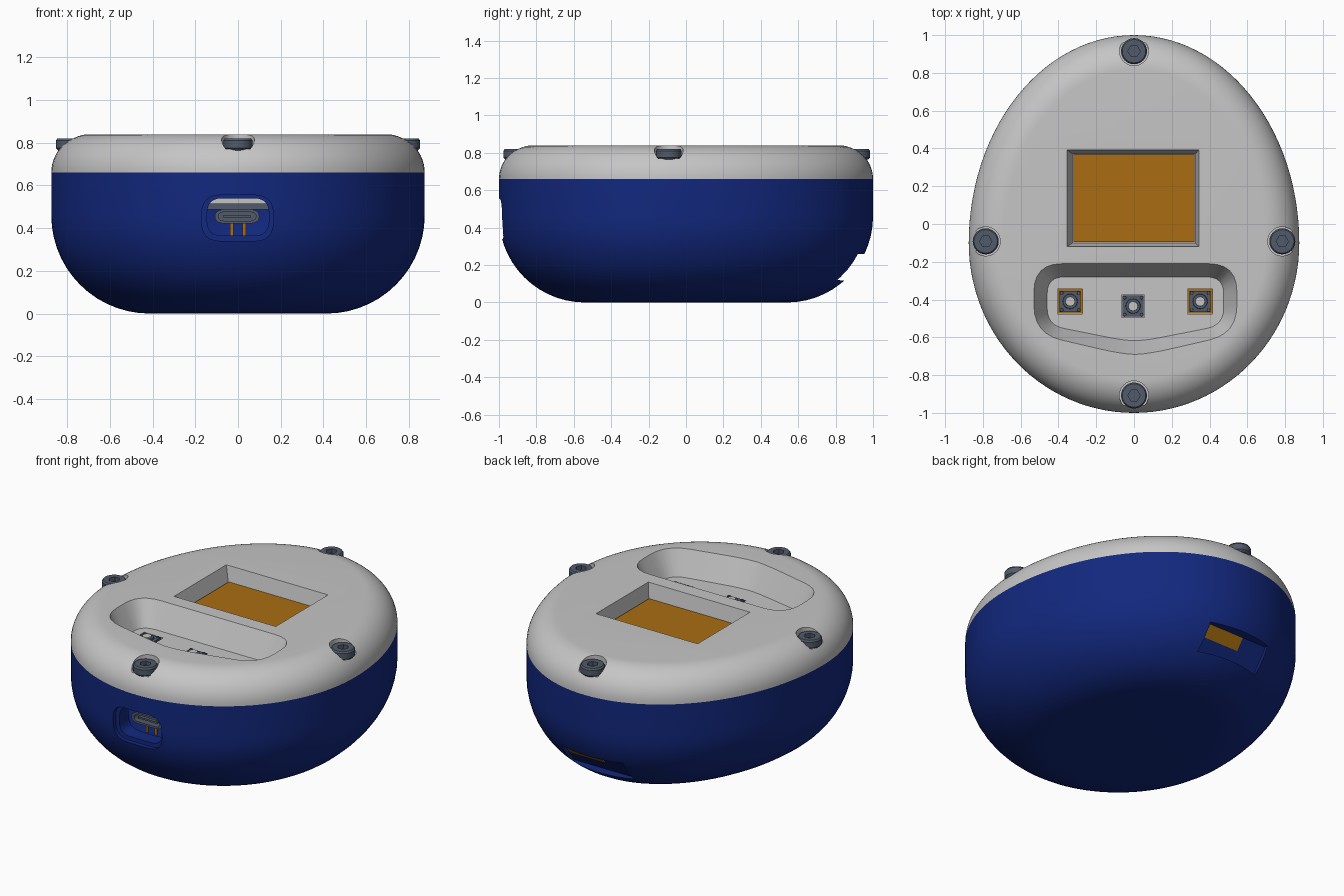
import bpy
import bmesh
from math import sin, cos, pi, radians, sqrt

old = bpy.data.objects.get("Cube")
if old:
    bpy.data.objects.remove(old, do_unlink=True)


def material(name, rgb):
    m = bpy.data.materials.new(name)
    m.use_nodes = True
    m.diffuse_color = (*rgb, 1)
    m.node_tree.nodes["Principled BSDF"].inputs["Base Color"].default_value = (*rgb, 1)
    return m


GREY = material("light grey plastic", (0.56, 0.56, 0.56))
BLUE = material("navy blue plastic", (0.006, 0.021, 0.21))
AMBER = material("amber", (0.4, 0.155, 0.006))
STEEL = material("dark steel", (0.085, 0.105, 0.145))


def loft(name, rings, mat=None):
    """Skin a stack of equal-sized rings and cap both ends."""
    bm = bmesh.new()
    loops = [[bm.verts.new(p) for p in ring] for ring in rings]
    for a, b in zip(loops, loops[1:]):
        for i in range(len(a)):
            bm.faces.new((a[i - 1], a[i], b[i], b[i - 1]))
    bm.faces.new(loops[0])
    bm.faces.new(loops[-1])
    bmesh.ops.recalc_face_normals(bm, faces=bm.faces)
    mesh = bpy.data.meshes.new(name)
    bm.to_mesh(mesh)
    bm.free()
    obj = bpy.data.objects.new(name, mesh)
    bpy.context.collection.objects.link(obj)
    if mat:
        mesh.materials.append(mat)
    return obj


def select(obj):
    bpy.ops.object.select_all(action="DESELECT")
    obj.select_set(True)
    bpy.context.view_layer.objects.active = obj


def cut(obj, cutter):
    select(obj)
    mod = obj.modifiers.new("cut", "BOOLEAN")
    mod.operation = "DIFFERENCE"
    mod.solver = "EXACT"
    mod.object = cutter
    bpy.ops.object.modifier_apply(modifier=mod.name)
    bpy.data.objects.remove(cutter, do_unlink=True)


def smooth(obj):
    select(obj)
    bpy.ops.object.shade_smooth_by_angle(angle=radians(30))


def egg(inset, z, n=112):
    """Egg outline moved inwards along its normals."""
    ring = []
    for i in range(n):
        t = 2 * pi * i / n
        a, b = 0.875, 1.1 if sin(t) > 0 else 0.9
        nx, ny = cos(t) / a, sin(t) / b
        k = inset / sqrt(nx * nx + ny * ny)
        ring.append((a * cos(t) - nx * k, -0.1 + b * sin(t) - ny * k, z))
    return ring


def rounded(corners, r, steps=6):
    """Round each corner of a 2D polygon with a small curve."""
    out = []
    for i, (x, y) in enumerate(corners):
        ends = []
        for px, py in (corners[i - 1], corners[(i + 1) % len(corners)]):
            d = sqrt((px - x) ** 2 + (py - y) ** 2)
            k = min(r / d, 0.48)
            ends.append((x + (px - x) * k, y + (py - y) * k))
        (ax, ay), (bx, by) = ends
        for s in range(steps + 1):
            t = s / steps
            u, v, w = (1 - t) ** 2, 2 * t * (1 - t), t * t
            out.append((u * ax + v * x + w * bx, u * ay + v * y + w * by))
    return out


def rect(x0, x1, y0, y1):
    return [(x0, y0), (x1, y0), (x1, y1), (x0, y1)]


def flat(points, z):
    return [(x, y, z) for x, y in points]


def upright(points, y):
    return [(x, y, z) for x, z in points]


def circle(x, y, r, z, n=24):
    return [(x + r * cos(2 * pi * i / n), y + r * sin(2 * pi * i / n), z) for i in range(n)]


def box(name, x, y, z, mat):
    return loft(name, [flat(rect(*x, *y), z[0]), flat(rect(*x, *y), z[1])], mat)


# Hollow lower shell
R, WALL, SEAM, TOP = 0.46, 0.12, 0.66, 0.84
arc = [pi / 2 * i / 14 for i in range(15)]
outer = [egg(R - R * sin(t), R - R * cos(t)) for t in arc]
inner = [egg(R - (R - WALL) * sin(t), R - (R - WALL) * cos(t)) for t in reversed(arc)]
base = loft("lower_shell", outer + [egg(0, SEAM), egg(WALL, SEAM)] + inner, BLUE)

# Front port opening: shallow surround, then a hole through the wall
surround = rounded(rect(-0.17, 0.165, 0.34, 0.555), 0.09)
hole = rounded(rect(-0.145, 0.145, 0.365, 0.54), 0.07)
cut(base, loft("port_surround", [upright(surround, -1.2), upright(surround, -0.955)]))
cut(base, loft("port_hole", [upright(hole, -1.2), upright(hole, -0.7)]))

# Rear slanted notch
section = [(1.2, 0.26), (0.9, 0.26), (0.79, 0.12), (1.2, 0.105)]
cut(base, loft("notch", [[(x, y, z) for y, z in section] for x in (-0.21, 0.21)]))
smooth(base)

plate = [(0.899, 0.259), (0.85, 0.196), (0.855, 0.192), (0.905, 0.256)]
loft("rear_contact", [[(x, y, z) for y, z in plate] for x in (-0.04, 0.2)], AMBER)

# Lid with rounded rim
F = TOP - SEAM
lid = loft("lid", [egg(F - F * cos(t), SEAM + F * sin(t)) for t in arc], GREY)

# Screen recess
cut(lid, loft("screen_recess", [flat(rect(-0.325, 0.325, -0.1, 0.37), 0.74),
                                flat(rect(-0.355, 0.343, -0.12, 0.393), TOP),
                                flat(rect(-0.355, 0.343, -0.12, 0.393), 1)]))
box("screen", (-0.32, 0.32), (-0.095, 0.367), (0.735, 0.753), AMBER)

# Button pocket with sloped walls
FLOOR = 0.69
rim = rounded([(0.545, -0.21), (-0.53, -0.21), (-0.53, -0.58),
               (-0.06, -0.69), (0.07, -0.69), (0.545, -0.58)], 0.15)
bed = rounded([(0.475, -0.28), (-0.46, -0.28), (-0.46, -0.535),
               (-0.05, -0.617), (0.06, -0.617), (0.475, -0.535)], 0.09)
cut(lid, loft("button_pocket", [flat(bed, FLOOR), flat(rim, TOP), flat(rim, 1)]))

# Push buttons in square wells
for side, x, y, half in (("right", -0.338, -0.41, 0.066), ("middle", -0.005, -0.435, 0.06),
                         ("left", 0.35, -0.41, 0.066)):
    well = rect(x - half, x + half, y - half, y + half)
    cut(lid, loft("well", [flat(well, FLOOR - 0.02), flat(well, 0.75)]))
    if side != "middle":
        e = half - 0.001
        box(side + "_button_pad", (x - e, x + e), (y - e, y + e), (0.668, 0.676), AMBER)
    h = 0.056
    box(side + "_button_body", (x - h, x + h), (y - h, y + h), (0.668, 0.694), STEEL)
    loft(side + "_button_collar", [circle(x, y, 0.04, 0.69), circle(x, y, 0.038, 0.704)], STEEL)
    loft(side + "_button_cap", [circle(x, y, 0.026, 0.7), circle(x, y, 0.025, 0.712)], GREY)
    for sx in (-1, 1):
        for sy in (-1, 1):
            cx, cy = x + sx * 0.045, y + sy * 0.045
            loft(side + "_button_rivet",
                 [circle(cx, cy, 0.01, 0.69, 8), circle(cx, cy, 0.008, 0.7, 8)], STEEL)

# Socket screws on flat seats
for place, x, y in (("back", 0, 0.915), ("front", 0, -0.908),
                    ("left", 0.785, -0.092), ("right", -0.785, -0.092)):
    cut(lid, loft("seat", [circle(x, y, 0.077, 0.77, 32), circle(x, y, 0.077, 1, 32)]))
    hexagon = []
    for i in range(24):
        t = 2 * pi * i / 24
        r = 0.028 / cos(t % (pi / 3) - pi / 6)
        hexagon.append((x + r * cos(t), y + r * sin(t)))
    profile = [(0.058, 0.764), (0.069, 0.775), (0.069, 0.81), (0.062, 0.82)]
    screw = loft(place + "_screw", [circle(x, y, r, z) for r, z in profile]
                 + [flat(hexagon, 0.82), flat(hexagon, 0.795)], STEEL)
    smooth(screw)
smooth(lid)

# Port connector: hollow sleeve with tongue, board and pins
sleeve = rounded(rect(-0.108, 0.1, 0.422, 0.488), 0.05)
mouth = rounded(rect(-0.092, 0.084, 0.434, 0.476), 0.035)
connector = loft("connector_sleeve", [upright(sleeve, -0.68), upright(sleeve, -0.89),
                                      upright(mouth, -0.89), upright(mouth, -0.76)], STEEL)
smooth(connector)
box("connector_tongue", (-0.07, 0.062), (-0.88, -0.75), (0.45, 0.46), STEEL)
box("circuit_board", (-0.3, 0.3), (-0.83, -0.3), (0.488, 0.515), STEEL)
box("board_support", (-0.2, 0.2), (-0.78, -0.6), (0.515, SEAM), GREY)
for x in (-0.03, 0.03):
    box("contact_pin", (x - 0.008, x + 0.008), (-0.85, -0.84), (0.36, 0.424), AMBER)
